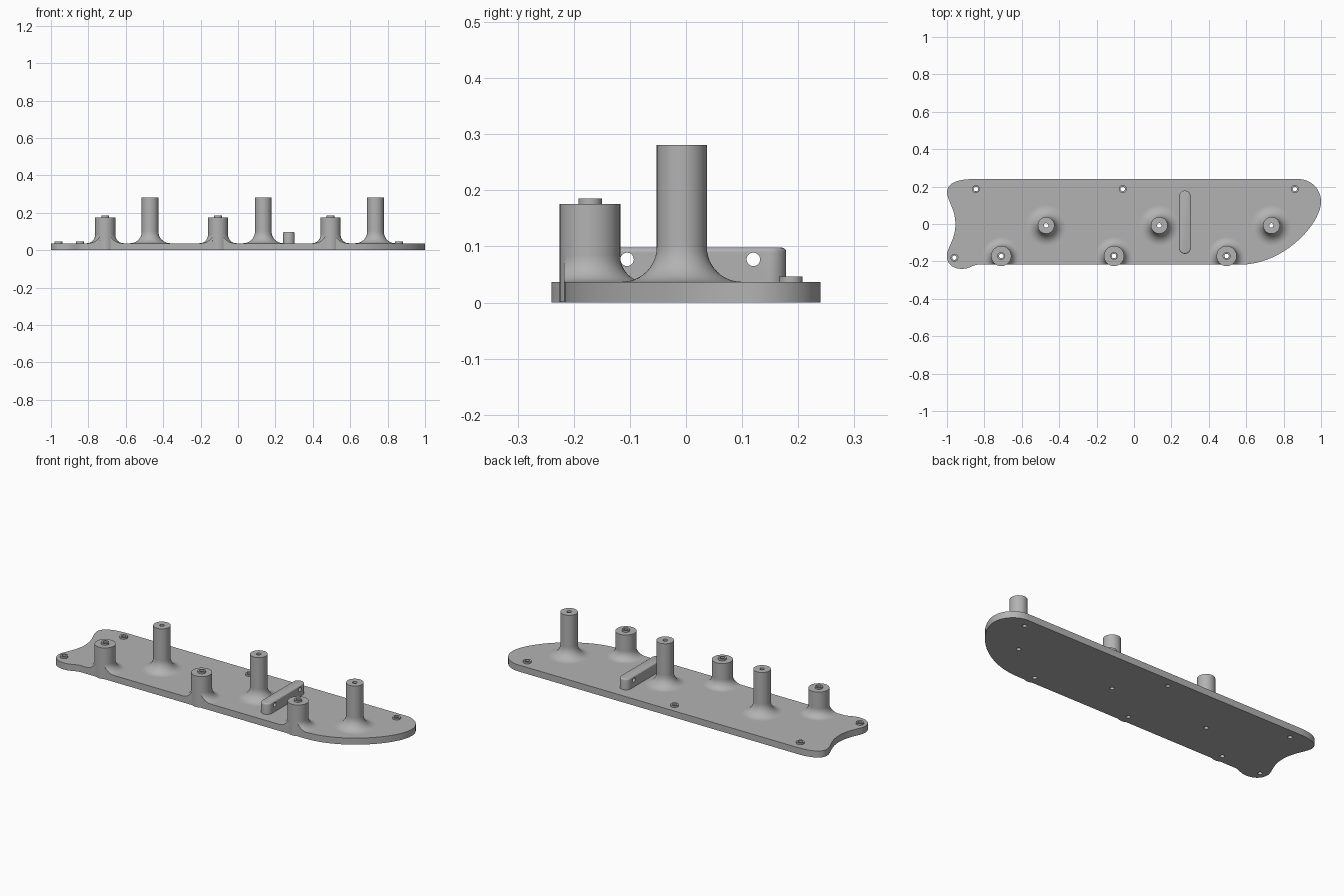
import bpy, bmesh, math
from mathutils import Vector
from mathutils.geometry import interpolate_bezier

cube = bpy.data.objects.get("Cube")
if cube:
    bpy.data.objects.remove(cube, do_unlink=True)

grey = bpy.data.materials.new("plain grey")
grey.use_nodes = True
grey.diffuse_color = (0.45, 0.45, 0.45, 1)
grey.node_tree.nodes["Principled BSDF"].inputs["Base Color"].default_value = (0.45, 0.45, 0.45, 1)

T = 0.037          # plate thickness
FRONT = -0.217     # straight front edge of the plate
HOLE = 0.012
SEG = 48


def finish(bm, name, smooth=True):
    bmesh.ops.recalc_face_normals(bm, faces=bm.faces)
    me = bpy.data.meshes.new(name)
    bm.to_mesh(me)
    bm.free()
    me.materials.append(grey)
    ob = bpy.data.objects.new(name, me)
    bpy.context.collection.objects.link(ob)
    if smooth:
        shade(ob)
    return ob


def shade(ob):
    bpy.ops.object.select_all(action='DESELECT')
    ob.select_set(True)
    bpy.context.view_layer.objects.active = ob
    bpy.ops.object.shade_smooth_by_angle(angle=math.radians(35))


def prism(points, z0, z1):
    bm = bmesh.new()
    face = bm.faces.new([bm.verts.new((x, y, z0)) for x, y in points])
    ext = bmesh.ops.extrude_face_region(bm, geom=[face])["geom"]
    bmesh.ops.translate(bm, vec=(0, 0, z1 - z0), verts=[v for v in ext if isinstance(v, bmesh.types.BMVert)])
    return bm


def lathe(profile, x, y):
    """Closed (radius, height) loop turned into a ring around a vertical axis."""
    bm = bmesh.new()
    rings = []
    for i in range(SEG):
        a = math.tau * i / SEG
        rings.append([bm.verts.new((x + r * math.cos(a), y + r * math.sin(a), z)) for r, z in profile])
    n = len(profile)
    for i in range(SEG):
        p, q = rings[i], rings[(i + 1) % SEG]
        for j in range(n):
            k = (j + 1) % n
            bm.faces.new((p[j], q[j], q[k], p[k]))
    return bm


def cut(ob, cutters):
    for c in cutters:
        c.hide_render = True
        mod = ob.modifiers.new("cut", 'BOOLEAN')
        mod.operation, mod.solver, mod.object = 'DIFFERENCE', 'EXACT', c
        bpy.context.view_layer.objects.active = ob
        bpy.ops.object.modifier_apply(modifier=mod.name)
        bpy.data.objects.remove(c, do_unlink=True)
    shade(ob)


def drill(x, y, z, length, axis):
    bm = bmesh.new()
    bmesh.ops.create_cone(bm, cap_ends=True, segments=24, radius1=HOLE, radius2=HOLE, depth=length)
    ob = finish(bm, "drill", False)
    ob.location = (x, y, z)
    if axis == 'X':
        ob.rotation_euler.y = math.pi / 2
    return ob


# positions
tall = [(x, -0.0075) for x in (-0.47, 0.135, 0.735)]
short = [(x, -0.171) for x in (-0.71, -0.107, 0.495)]
screws = [(-0.845, 0.187), (-0.06, 0.187), (0.86, 0.187), (-0.96, -0.18)]

# base plate outline: start point, then two handles and an end point per curve
start = (0.57, FRONT)
curves = [
    ((0.80, FRONT), (1.0, 0.0), (1.0, 0.12)),
    ((1.0, 0.186), (0.946, 0.24), (0.88, 0.24)),
    None,
    ((-0.94, 0.24), (-1.0, 0.22), (-1.0, 0.17)),
    ((-1.0, 0.13), (-0.955, 0.08), (-0.955, 0.0)),
    ((-0.955, -0.07), (-0.985, -0.11), (-0.998, -0.15)),
    ((-1.01, -0.2), (-0.98, -0.24), (-0.92, -0.24)),
    ((-0.88, -0.24), (-0.86, FRONT), (-0.83, FRONT)),
]
outline = [start]
for c in curves:
    if c is None:
        outline.append((-0.86, 0.24))
        continue
    pts = [Vector((*p, 0)) for p in (outline[-1], *c)]
    outline += [(p.x, p.y) for p in interpolate_bezier(*pts, 20)[1:]]
plate = finish(prism(outline, 0, T), "base_plate", False)
cut(plate, [drill(x, y, T / 2, 0.2, 'Z') for x, y in tall + short + screws])


# fillet flaring from a post into the plate, trimmed at the front edge
def flare(name, x, y, r, f):
    arc = [(r + f - f * math.cos(a), T + f - f * math.sin(a))
           for a in (math.pi / 2 * i / 12 for i in range(13))]
    bm = lathe(arc + [(r - 0.01, T), (r - 0.01, T + f)], x, y)
    res = bmesh.ops.bisect_plane(bm, geom=bm.verts[:] + bm.edges[:] + bm.faces[:],
                                 plane_co=(0, FRONT, 0), plane_no=(0, -1, 0), clear_outer=True)
    rim = [e for e in res["geom_cut"] if isinstance(e, bmesh.types.BMEdge)]
    if rim:
        bmesh.ops.holes_fill(bm, edges=rim)
    finish(bm, name)


# tall posts
for i, (x, y) in enumerate(tall):
    finish(lathe([(HOLE, 0.001), (0.0447, 0.001), (0.0447, 0.281), (HOLE, 0.281)], x, y), f"tall_post_{i + 1}")
    flare(f"tall_post_fillet_{i + 1}", x, y, 0.0447, 0.062)

# short posts with a raised collar on top
for i, (x, y) in enumerate(short):
    finish(lathe([(HOLE, 0.001), (0.054, 0.001), (0.054, 0.176), (0.021, 0.176),
                  (0.021, 0.185), (HOLE, 0.185)], x, y), f"short_post_{i + 1}")
    flare(f"short_post_fillet_{i + 1}", x, y, 0.054, 0.045)

# screw collars
for i, (x, y) in enumerate(screws):
    finish(lathe([(HOLE, 0.001), (0.021, 0.001), (0.021, 0.046), (HOLE, 0.046)], x, y), f"screw_collar_{i + 1}")

# round-ended bar with softened top edge and two cross holes
BX, BY, R, HALF, TOP = 0.272, 0.0095, 0.031, 0.169, 0.098
stadium = []
for side in (1, -1):
    for i in range(17):
        a = math.pi * i / 16 + (0 if side > 0 else math.pi)
        stadium.append((BX + R * math.cos(a), BY + side * (HALF - R) + R * math.sin(a)))
bm = prism(stadium, T - 0.01, TOP)
top_edges = [e for e in bm.edges if all(v.co.z > TOP - 0.001 for v in e.verts)]
bmesh.ops.bevel(bm, geom=top_edges, offset=0.008, segments=4, profile=0.5, affect='EDGES')
bar = finish(bm, "cross_bar", False)
cut(bar, [drill(BX, y, 0.077, 0.2, 'X') for y in (-0.105, 0.12)])
